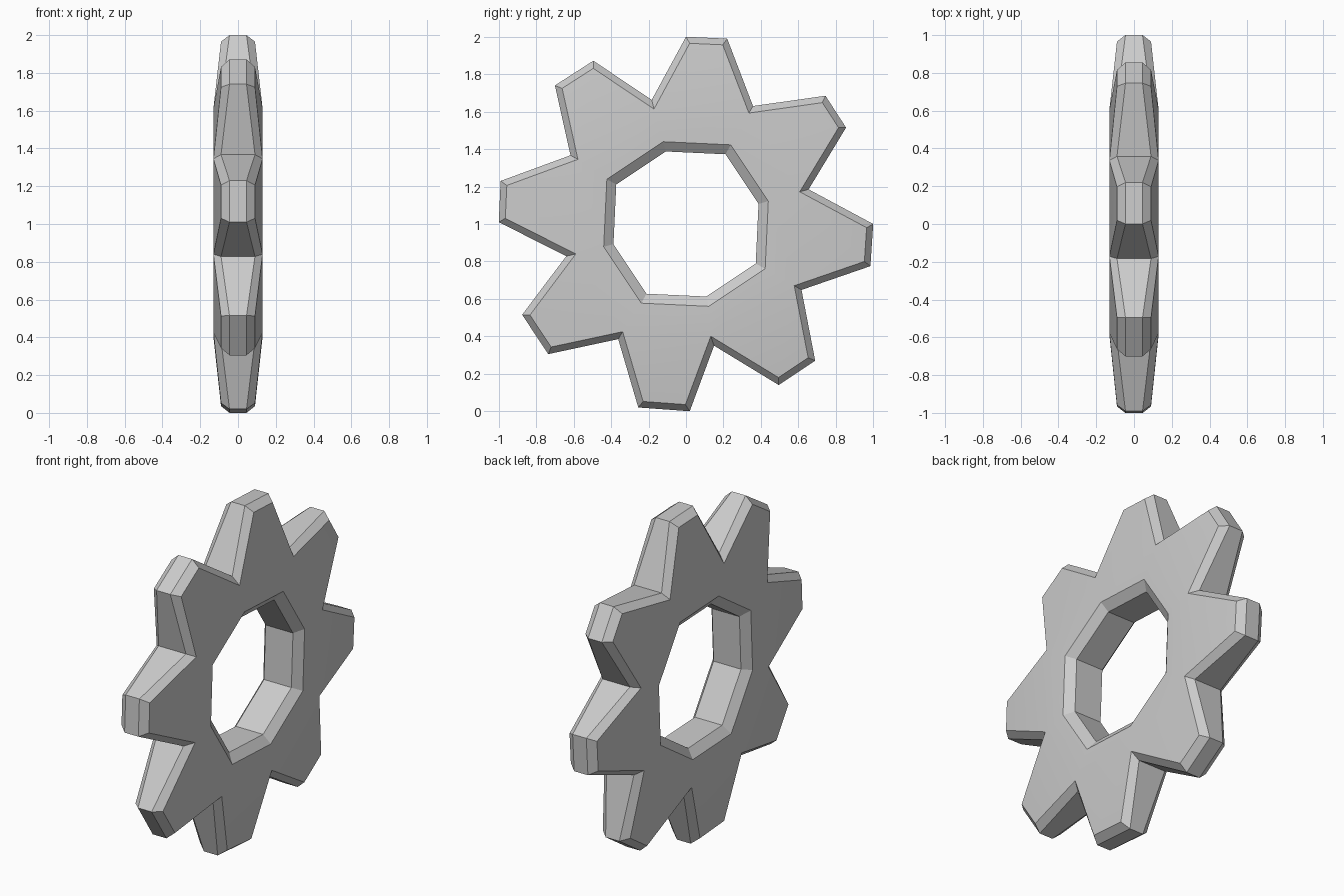
import bpy, bmesh, math
from mathutils import Vector

if "Cube" in bpy.data.objects:
    bpy.data.objects.remove(bpy.data.objects["Cube"])

# Clockwise outline in (y, z) around the hub: tooth tip, tooth tip, valley
OUTLINE = [
    (0.0, 1.0), (0.22, 0.99), (0.358, 0.63),
    (0.745, 0.685), (0.855, 0.515), (0.655, 0.185),
    (1.0, 0.0), (0.985, -0.225), (0.617, -0.352),
    (0.69, -0.73), (0.495, -0.86), (0.15, -0.65),
    (0.02, -1.0), (-0.255, -0.98), (-0.362, -0.615),
    (-0.736, -0.695), (-0.875, -0.485), (-0.64, -0.172),
    (-1.0, 0.01), (-0.99, 0.23), (-0.617, 0.367),
    (-0.70, 0.74), (-0.495, 0.872), (-0.183, 0.663),
]
N = len(OUTLINE)
OUTLINE = [Vector(p) for p in OUTLINE]
BEVEL = 0.034


def inset(points, d):
    """Mitred inward offset of a clockwise outline."""
    result = []
    for i, p in enumerate(points):
        a = (p - points[i - 1]).normalized()
        b = (points[(i + 1) % len(points)] - p).normalized()
        na, nb = Vector((a.y, -a.x)), Vector((b.y, -b.x))
        result.append(p + (na + nb) * d / (1 + na.dot(nb)))
    return result


def is_valley(i):
    return i % 3 == 2


bm = bmesh.new()


def ring(points, xs):
    return [bm.verts.new((x, p.x, p.y + 1.0)) for p, x in zip(points, xs)]


def bridge(a, b):
    n = len(a)
    for i in range(n):
        j = (i + 1) % n
        bm.faces.new((a[i], a[j], b[j], b[i]))


# Eight-sided bore, one corner under each valley
bore = []
for k in range(8):
    angle = math.radians(60.5 - 45 * k)
    r = 0.428 if k % 2 == 0 else 0.402
    bore.append(Vector((math.cos(angle), math.sin(angle))) * r)

rims, walls = [], []
face_outline = inset(OUTLINE, BEVEL)
for side in (1, -1):
    # Bevelled outer rim; the teeth get thinner toward the tips
    rim = ring(OUTLINE, [side * (0.09 if is_valley(i) else 0.045) for i in range(N)])
    face = ring(face_outline, [side * (0.13 if is_valley(i) else 0.09) for i in range(N)])
    bridge(rim, face)
    # Bevelled bore edge
    bore_edge = ring([p * 1.135 for p in bore], [side * 0.13] * 8)
    wall = ring(bore, [side * 0.09] * 8)
    bridge(bore_edge, wall)
    # Flat web and tapered tooth faces
    for k in range(8):
        n = (k + 1) % 8
        v0, v1 = face[3 * k + 2], face[3 * n + 2]
        bm.faces.new((bore_edge[k], v0, v1, bore_edge[n]))
        bm.faces.new((v0, face[3 * n], face[3 * n + 1], v1))
    rims.append(rim)
    walls.append(wall)

# Tooth flanks and bore wall
bridge(*rims)
bridge(*walls)
bmesh.ops.recalc_face_normals(bm, faces=bm.faces[:])

mesh = bpy.data.meshes.new("gear_wheel")
bm.to_mesh(mesh)
bm.free()
gear = bpy.data.objects.new("gear_wheel", mesh)
bpy.context.collection.objects.link(gear)
bpy.context.view_layer.objects.active = gear
gear.select_set(True)
bpy.ops.object.shade_smooth_by_angle(angle=math.radians(20))
